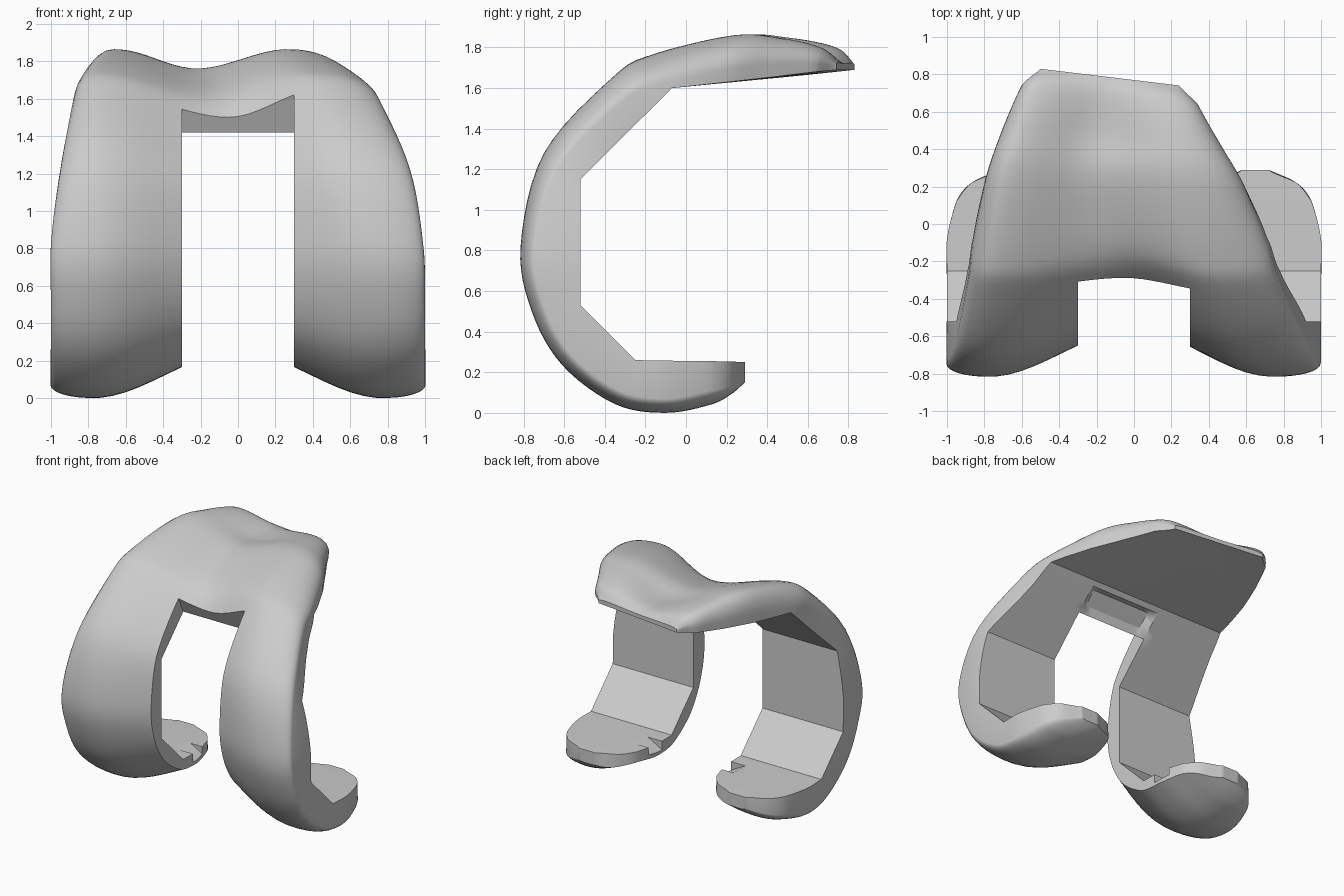
import bpy, bmesh, math

if "Cube" in bpy.data.objects:
    bpy.data.objects.remove(bpy.data.objects["Cube"])

# Side profile stations from flange tip to rear ends: inner y, z, crest y, z
PROFILE = [
    (.82, 1.69, .82, 1.725), (.72, 1.68, .73, 1.80), (.5, 1.657, .5, 1.848),
    (.25, 1.632, .25, 1.86), (-.07, 1.60, -.16, 1.767), (-.25, 1.42, -.36, 1.655),
    (-.52, 1.15, -.70, 1.28), (-.52, .82, -.815, .82), (-.52, .53, -.76, .50),
    (-.38, .39, -.61, .235), (-.25, .26, -.35, .043), (-.08, .257, -.10, 0),
    (.12, .255, .12, .04), (.22, .253, .22, .09), (.29, .25, .29, .15)]
# Left edge, right edge, left crest, right crest, groove x, groove depth, edge drop
SECTION = [
    (-.50, .24, -.42, .15, -.15, .005, .012), (-.60, .34, -.52, .20, -.18, .05, .08),
    (-.70, .45, -.60, .24, -.20, .10, .13), (-.79, .58, -.68, .28, -.22, .105, .165),
    (-.86, .71, -.74, .36, -.15, .13, .15), (-.89, .78, -.76, .45, -.05, .17, .13),
    (-.95, .92, -.77, .60, 0, .22, .10), (-1, .99, -.77, .73, 0, .25, .07)]
SECTION += [(-1, 1, -.77, .77, 0, .25, .07)] * 4
SECTION += [(-.95, .95, -.75, .75, 0, .24, .07), (-.87, .87, -.7, .7, 0, .2, .04),
            (-.72, .72, -.65, .65, 0, .1, .01)]
# Half width of the gap between the two legs
GAP = [.3] * 12 + [.35, .43, .58]
SHEAR = [1, .9, .5, .2] + [0] * 11
SUB, SIDE, MID, SLOT = 6, 14, 12, 5


def smooth(table, t):
    """Monotone cubic interpolation of a table of numbers or tuples."""
    rows = [r if isinstance(r, tuple) else (r,) for r in table]
    n = len(rows) - 1
    i = min(int(t), n - 1)
    f = t - i
    out = []
    for k in range(len(rows[0])):
        p = [rows[max(0, min(n, i + d))][k] for d in (-1, 0, 1, 2)]
        m0, m1 = (p[2] - p[0]) / 2, (p[3] - p[1]) / 2
        out.append((2*f**3 - 3*f*f + 1) * p[1] + (f**3 - 2*f*f + f) * m0
                   + (3*f*f - 2*f**3) * p[2] + (f**3 - f*f) * m1)
    return out


def drop(x, sec):
    """Depth of the outer surface below its crest at x."""
    xl, xr, cl, cr, gc, g, e = sec
    if cl <= x <= cr:
        u = (x - cl) / (gc - cl) if x < gc else (cr - x) / (cr - gc)
        return g * u * u * (3 - 2 * u)
    u = (cl - x) / (cl - xl) if x < cl else (x - cr) / (xr - cr)
    u = max(0, min(1, u))
    return e * (1 - math.sqrt(1 - u ** 2.2))


def columns(xl, xr, gap):
    side = [1 - math.cos(math.pi / 2 * k / SIDE) for k in range(SIDE + 1)]
    xs = [xl + (-gap - xl) * s for s in side]
    xs += [-gap + 2 * gap * k / MID for k in range(1, MID)]
    return xs + [xr + (gap - xr) * s for s in reversed(side)]


# Curved shell: outer skin, faceted inner skin and walls around the border
bm = bmesh.new()
outer, inner = [], []
rows = (len(PROFILE) - 1) * SUB
for r in range(rows + 1):
    t = r / SUB
    i = min(int(t), len(PROFILE) - 2)
    f = t - i
    iy, iz = [PROFILE[i][k] + (PROFILE[i + 1][k] - PROFILE[i][k]) * f for k in (0, 1)]
    _, _, oy, oz = smooth(PROFILE, t)
    sec = smooth(SECTION, t)
    gap = smooth(GAP, t)[0] if t > 11 else .3
    if t < 2:
        gap = min(gap, .22 + .04 * t, sec[1] * .6)
    shear = smooth(SHEAR, t)[0]
    thick = math.hypot(oy - iy, oz - iz)
    ny, nz = (oy - iy) / thick, (oz - iz) / thick
    orow, irow = [], []
    for x in columns(sec[0], sec[1], gap):
        h = max(.02, thick - drop(x, sec))
        dy = -.12 * (x + .42) * shear
        # Shallow pocket behind the groove
        p = .04 if 4.3 < t < 4.9 and abs(x) < .26 else 0
        orow.append(bm.verts.new((x, iy + ny * h + dy, iz + nz * h)))
        irow.append(bm.verts.new((x, iy + ny * p + dy, iz + nz * p)))
    outer.append(orow)
    inner.append(irow)

ncol = len(outer[0]) - 1
cells = {(r, c) for r in range(rows) for c in range(ncol)
         if r < SLOT * SUB or not SIDE <= c < SIDE + MID}
for r, c in cells:
    ring = [(r, c), (r, c + 1), (r + 1, c + 1), (r + 1, c)]
    bm.faces.new([outer[a][b] for a, b in ring])
    bm.faces.new([inner[a][b] for a, b in reversed(ring)])
    for k, n in enumerate([(r - 1, c), (r, c + 1), (r + 1, c), (r, c - 1)]):
        if n not in cells:
            (a, b), (d, e) = ring[k], ring[(k + 1) % 4]
            bm.faces.new([outer[d][e], outer[a][b], inner[a][b], inner[d][e]])
loose = [v for v in bm.verts if not v.link_faces]
bmesh.ops.delete(bm, geom=loose, context='VERTS')
bmesh.ops.recalc_face_normals(bm, faces=bm.faces)
mesh = bpy.data.meshes.new("curved_shell")
bm.to_mesh(mesh)
bm.free()
shell = bpy.data.objects.new("curved_shell", mesh)
bpy.context.collection.objects.link(shell)

grey = bpy.data.materials.new("light_grey")
grey.diffuse_color = (.6, .6, .6, 1)
grey.use_nodes = True
grey.node_tree.nodes["Principled BSDF"].inputs["Base Color"].default_value = grey.diffuse_color
mesh.materials.append(grey)

# Small notches in the inner edge of each rear end
for s in (-1, 1):
    bpy.ops.mesh.primitive_cube_add(size=1, location=(s * .34, -.06, .27),
                                    rotation=(0, s * -.5, 0))
    cutter = bpy.context.object
    cutter.name = "notch_cutter"
    cutter.scale = (.16, .14, .1)
    cutter.hide_render = True
    cutter.data.materials.append(grey)
    bpy.context.view_layer.objects.active = shell
    mod = shell.modifiers.new("notch", 'BOOLEAN')
    mod.operation, mod.solver, mod.object = 'DIFFERENCE', 'EXACT', cutter
    bpy.ops.object.modifier_apply(modifier=mod.name)
    bpy.data.objects.remove(cutter)

bpy.ops.object.select_all(action='DESELECT')
shell.select_set(True)
bpy.context.view_layer.objects.active = shell
bpy.ops.object.shade_smooth_by_angle(angle=math.radians(32))
